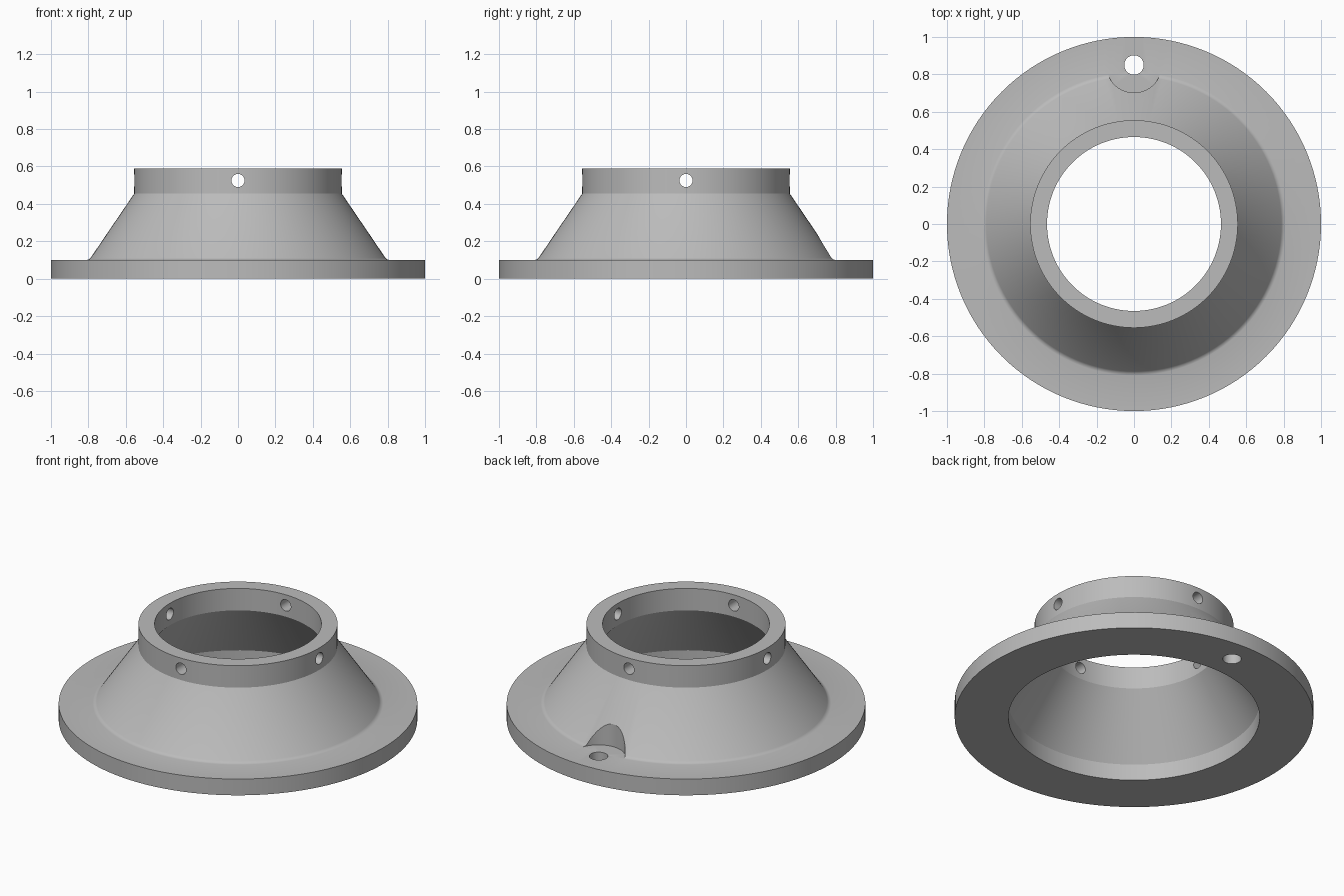
import bpy, bmesh, math
from mathutils import Matrix, Vector

cube = bpy.data.objects.get("Cube")
if cube:
    bpy.data.objects.remove(cube, do_unlink=True)

SEGMENTS = 128

metal = bpy.data.materials.new("plain grey")
metal.use_nodes = True
grey = (0.5, 0.5, 0.5, 1)
metal.diffuse_color = grey
metal.node_tree.nodes["Principled BSDF"].inputs["Base Color"].default_value = grey


def make_object(name, bm):
    bmesh.ops.recalc_face_normals(bm, faces=bm.faces)
    mesh = bpy.data.meshes.new(name)
    bm.to_mesh(mesh)
    bm.free()
    mesh.materials.append(metal)
    obj = bpy.data.objects.new(name, mesh)
    bpy.context.collection.objects.link(obj)
    return obj


def lathe(name, profile):
    """Revolve a closed (radius, height) profile around z."""
    bm = bmesh.new()
    rings = []
    for i in range(SEGMENTS):
        a = math.tau * i / SEGMENTS
        rings.append([bm.verts.new((r * math.cos(a), r * math.sin(a), z)) for r, z in profile])
    for i, ring in enumerate(rings):
        nxt = rings[(i + 1) % SEGMENTS]
        for j in range(len(profile)):
            k = (j + 1) % len(profile)
            bm.faces.new((ring[j], nxt[j], nxt[k], ring[k]))
    return make_object(name, bm)


def cutter(name, radius, start, end, sides):
    """Cylinder between two points, hidden from renders."""
    start, end = Vector(start), Vector(end)
    axis = end - start
    turn = axis.to_track_quat('Z', 'Y').to_matrix().to_4x4()
    bm = bmesh.new()
    bmesh.ops.create_cone(bm, cap_ends=True, segments=sides, radius1=radius, radius2=radius,
                          depth=axis.length,
                          matrix=Matrix.Translation((start + end) / 2) @ turn)
    obj = make_object(name, bm)
    obj.hide_render = True
    return obj


# Flange, filleted cone and collar as one turned body
body = lathe("flanged_collar", [
    (0.70, 0), (1.0, 0), (1.0, 0.10),
    (0.81, 0.10), (0.798, 0.103), (0.788, 0.112),
    (0.555, 0.455), (0.555, 0.59), (0.465, 0.59), (0.465, 0.455), (0.70, 0.10)])

# Bolt hole, its clearance pocket in the cone, and four set screw holes
cutters = [cutter("pocket_cutter", 0.148, (0, 0.85, 0.10), (0, 0.85, 0.8), 64),
           cutter("bolt_hole_cutter", 0.052, (0, 0.85, -0.1), (0, 0.85, 0.3), 48)]
for i in range(4):
    a = math.pi / 2 * i
    x, y = math.cos(a), math.sin(a)
    cutters.append(cutter("screw_hole_cutter", 0.035, (0.4 * x, 0.4 * y, 0.525),
                          (0.65 * x, 0.65 * y, 0.525), 32))

bpy.context.view_layer.objects.active = body
body.select_set(True)
for tool in cutters:
    mod = body.modifiers.new("cut", 'BOOLEAN')
    mod.operation = 'DIFFERENCE'
    mod.solver = 'EXACT'
    mod.object = tool
    bpy.ops.object.modifier_apply(modifier=mod.name)
for tool in cutters:
    bpy.data.objects.remove(tool, do_unlink=True)

bpy.ops.object.select_all(action='DESELECT')
body.select_set(True)
bpy.ops.object.shade_smooth_by_angle(angle=math.radians(30))
